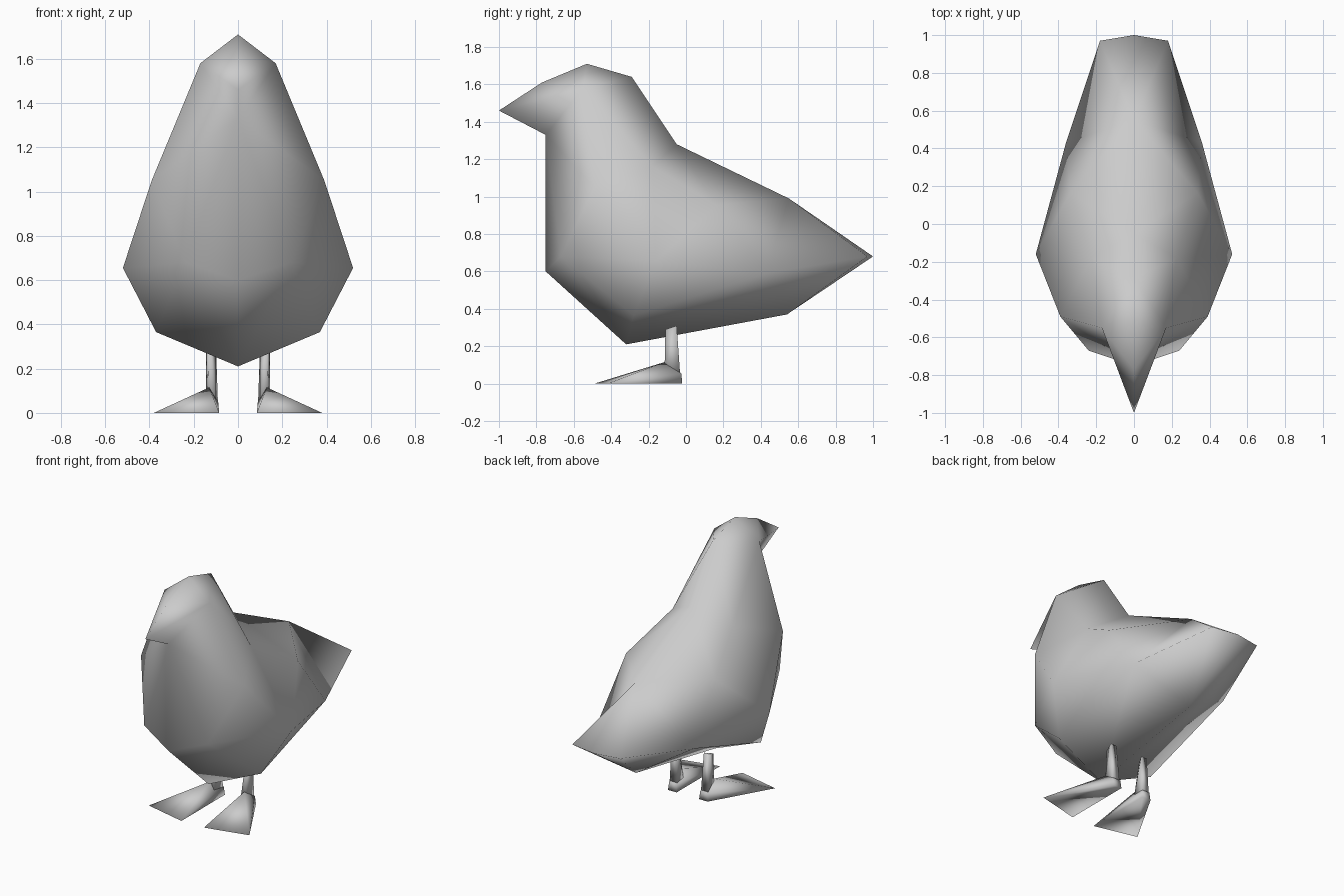
import bpy, bmesh

if "Cube" in bpy.data.objects:
    bpy.data.objects.remove(bpy.data.objects["Cube"])


def finish(bm, name):
    """Turn a half mesh into a mirrored, smooth shaded object."""
    bmesh.ops.recalc_face_normals(bm, faces=bm.faces)
    mesh = bpy.data.meshes.new(name)
    bm.to_mesh(mesh)
    bm.free()
    obj = bpy.data.objects.new(name, mesh)
    bpy.context.collection.objects.link(obj)
    mod = obj.modifiers.new("Mirror", 'MIRROR')
    mod.use_axis[0] = True
    bpy.ops.object.select_all(action='DESELECT')
    obj.select_set(True)
    bpy.context.view_layer.objects.active = obj
    bpy.ops.object.modifier_apply(modifier="Mirror")
    bpy.ops.object.shade_smooth()
    return obj


def hull(points):
    bm = bmesh.new()
    for p in points:
        bm.verts.new(p)
    bmesh.ops.convex_hull(bm, input=bm.verts)
    return bm


# Body landmarks: the centre line first, then one flank
marks = {
    "beak": (0, -1.0, 1.46), "brow": (0, -0.77, 1.61), "crown": (0, -0.53, 1.71),
    "nape": (0, -0.29, 1.64), "back": (0, -0.05, 1.28), "rump": (0, 0.55, 0.99),
    "tail": (0, 1.0, 0.68), "vent": (0, 0.54, 0.37), "belly": (0, -0.32, 0.21),
    "breast": (0, -0.75, 0.60), "throat": (0, -0.75, 1.33),
    "cheek": (0.17, -0.55, 1.58), "shoulder": (0.39, -0.49, 1.05),
    "chest": (0.24, -0.67, 0.68), "flank": (0.52, -0.16, 0.655),
    "thigh": (0.37, -0.28, 0.365), "neck": (0.225, -0.18, 1.16),
    "wing": (0.337, 0.165, 0.955), "hip": (0.36, 0.43, 0.59),
    "corner": (0.18, 0.97, 0.68),
}
body = bmesh.new()
verts = {name: body.verts.new(p) for name, p in marks.items()}


def fan(hub, rim):
    """Triangles around one landmark."""
    names = rim.split()
    for a, b in zip(names, names[1:]):
        body.faces.new((verts[hub], verts[a], verts[b]))


# Body skin: head, neck, chest, back, rear and tail
fan("cheek", "throat beak brow crown nape neck shoulder throat")
fan("neck", "nape back wing flank shoulder")
fan("chest", "throat shoulder flank thigh belly breast throat")
fan("back", "rump wing")
fan("hip", "rump wing flank thigh belly vent corner rump")
fan("corner", "rump tail vent")
finish(body, "bird_body")

# Legs: slim three-sided posts
leg = [(0.09, -0.03, 0.03), (0.145, -0.03, 0.03), (0.135, -0.115, 0.06),
       (0.10, -0.115, 0.06), (0.10, -0.05, 0.31), (0.145, -0.05, 0.31),
       (0.13, -0.11, 0.29)]
finish(hull(leg), "legs")

# Feet: webbed wedges that fan out from the ankle to the toes
foot = [(0.085, -0.02, 0), (0.15, -0.02, 0),
        (0.085, -0.49, 0), (0.38, -0.42, 0), (0.13, -0.115, 0.115),
        (0.09, -0.025, 0.055), (0.145, -0.025, 0.055)]
finish(hull(foot), "feet")
